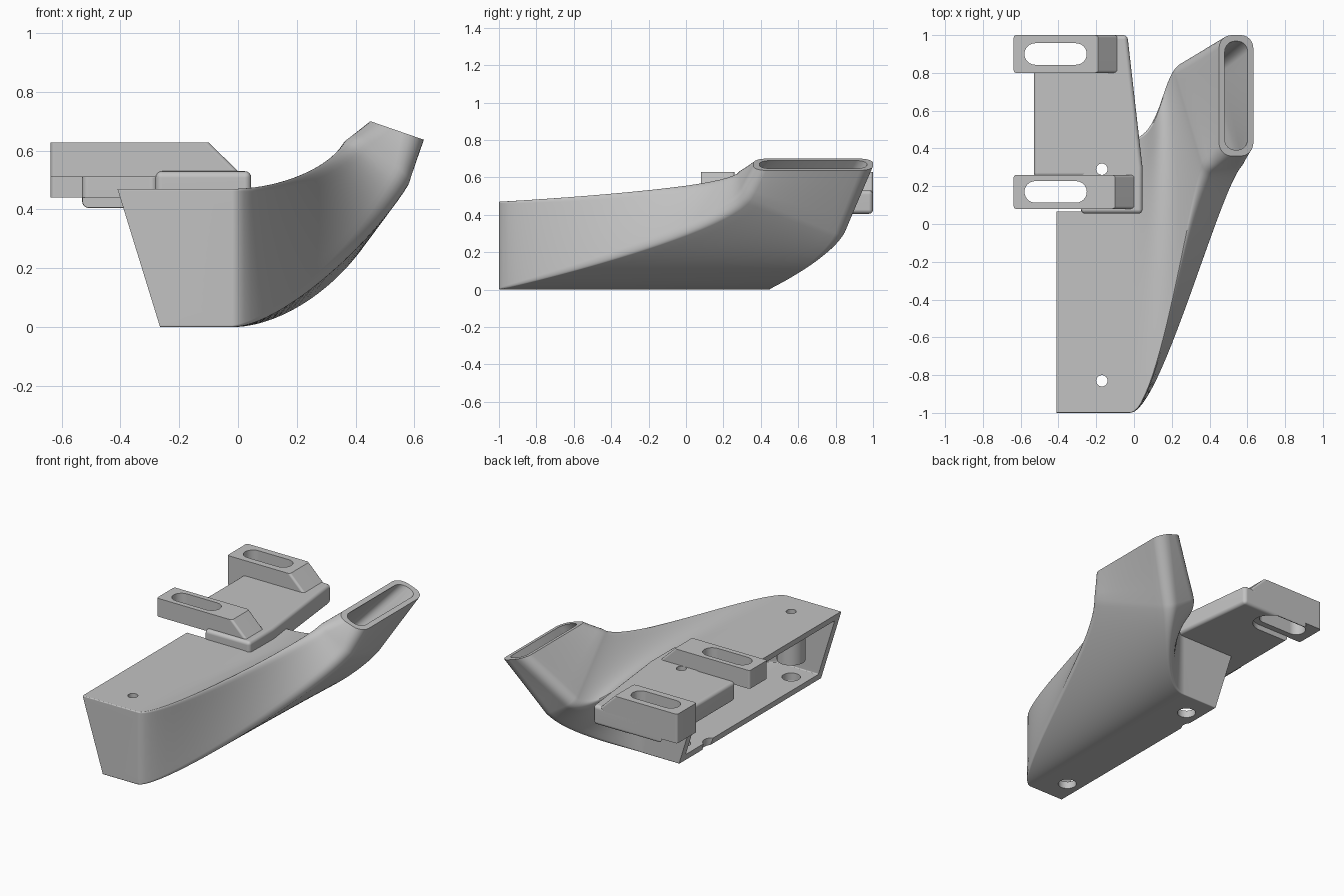
import bpy, bmesh, math
from mathutils import Vector as V

if "Cube" in bpy.data.objects:
    bpy.data.objects.remove(bpy.data.objects["Cube"])

grey = bpy.data.materials.new("plain_grey")
grey.use_nodes = True
grey.diffuse_color = (0.54, 0.54, 0.54, 1)
grey.node_tree.nodes["Principled BSDF"].inputs["Base Color"].default_value = (0.54, 0.54, 0.54, 1)


def finish(name, bm, cutter=False):
    bmesh.ops.recalc_face_normals(bm, faces=bm.faces)
    me = bpy.data.meshes.new(name)
    bm.to_mesh(me)
    bm.free()
    ob = bpy.data.objects.new(name, me)
    bpy.context.collection.objects.link(ob)
    if cutter:
        ob.hide_render = True
        ob.hide_viewport = True
    else:
        me.materials.append(grey)
    return ob


def prism(name, pts, lo, hi, axis="z", cutter=False, round_upright=0):
    """Extrude a 2D outline along z (x, y points) or along y (x, z points)."""
    bm = bmesh.new()
    place = (lambda p, h: (p[0], p[1], h)) if axis == "z" else (lambda p, h: (p[0], h, p[1]))
    a, b = ([bm.verts.new(place(p, h)) for p in pts] for h in (lo, hi))
    bm.faces.new(a)
    bm.faces.new(b)
    for i in range(len(pts)):
        j = (i + 1) % len(pts)
        bm.faces.new((a[i], a[j], b[j], b[i]))
    if round_upright:
        edges = [e for e in bm.edges if abs(e.verts[0].co.z - e.verts[1].co.z) > .01]
        bmesh.ops.bevel(bm, geom=edges, offset=round_upright, segments=4, profile=.5,
                        affect="EDGES")
    return finish(name, bm, cutter)


def stadium(x0, x1, y, r, n=12):
    """Slot outline; a length of twice the radius gives a circle."""
    pts = []
    for cx, start in ((x1 - r, -math.pi / 2), (x0 + r, math.pi / 2)):
        for i in range(n + (x1 - x0 > 2.01 * r)):
            a = start + math.pi * i / n
            pts.append((cx + r * math.cos(a), y + r * math.sin(a)))
    return pts


def circle(x, y, r):
    return stadium(x - r, x + r, y, r)


def select(ob):
    bpy.ops.object.select_all(action="DESELECT")
    ob.select_set(True)
    bpy.context.view_layer.objects.active = ob


def cut(ob, cutters):
    select(ob)
    for c in cutters:
        m = ob.modifiers.new("cut", "BOOLEAN")
        m.operation, m.solver, m.object = "DIFFERENCE", "EXACT", c
        bpy.ops.object.modifier_apply(modifier=m.name)


def soften(ob, width):
    m = ob.modifiers.new("round", "BEVEL")
    m.width, m.segments, m.limit_method = width, 4, "ANGLE"
    select(ob)
    bpy.ops.object.modifier_apply(modifier=m.name)


def shade(ob):
    select(ob)
    bpy.ops.object.shade_smooth_by_angle(angle=math.radians(30))
    ob.modifiers.new("normals", "WEIGHTED_NORMAL").keep_sharp = True


# Duct: section corners run front top, front bottom, back bottom, back top
def ring(corners, r, wall=0.0, n=6, side=10):
    ft, fb, bb, bt = corners
    lu = ((fb - ft).length + (bb - bt).length) / 2
    lv = ((bt - ft).length + (bb - fb).length) / 2
    w, h = lu / 2 - wall, lv / 2 - wall
    r = min(max(r - wall, 0.006), w, h) if wall < .03 or r < .05 else r - wall * .4
    flat = []
    for q, (sx, sy) in enumerate(((1, 1), (-1, 1), (-1, -1), (1, -1))):
        for i in range(n + 1):
            a = math.pi / 2 * (q + i / n)
            flat.append((sx * (w - r) + r * math.cos(a), sy * (h - r) + r * math.sin(a)))
    pts = []
    for i, p in enumerate(flat):
        pts.append(p)
        if i % (n + 1) == n:
            o = flat[(i + 1) % len(flat)]
            pts += [(p[0] + (o[0] - p[0]) * k / side, p[1] + (o[1] - p[1]) * k / side)
                    for k in range(1, side)]
    out = []
    for x, y in pts:
        u, v = 0.5 + x / lu, 0.5 + y / lv
        out.append(ft.lerp(fb, u).lerp(bt.lerp(bb, u), v))
    return out


def bezier(p0, p1, p2, p3, t):
    s = 1 - t
    return p0 * s**3 + p1 * 3 * s * s * t + p2 * 3 * s * t * t + p3 * t**3


inlet = [V((-.41, -1, .47)), V((-.265, -1, 0)), V((-.265, .45, 0)), V((-.41, .45, .47))]
start = [V((-.02, c.y, c.z)) for c in inlet]
bend = [V((.38, .28, .655)), V((.595, .30, .505)), V((.43, .85, .28)), V((.21, .85, .42))]
outlet = [V((.45, .36, .70)), V((.632, .36, .637)), V((.632, 1, .637)), V((.45, 1, .70))]
flow = V((.47, .44, .76))
pull = (.15, .30, .20, .15)

# Each section: corners, corner radius, wall thickness
sections = [(inlet, .006, .048)]
STEPS = 24
for i in range(STEPS + 1):
    t = i / STEPS
    sections.append(([bezier(a, a + V((.16, 0, 0)), b - flow * e, b, t)
                      for a, b, e in zip(start, bend, pull)], .006 + .054 * t, .048 - .016 * t))
for t in (.25, .5, .75, 1):
    sections.append(([a.lerp(b, t) for a, b in zip(bend, outlet)], .06 + .01 * t, .032))

bm = bmesh.new()
outer = [[bm.verts.new(p) for p in ring(c, r)] for c, r, w in sections]
inner = [[bm.verts.new(p) for p in ring(c, r, w)] for c, r, w in sections]
loop = outer + inner[::-1]
for a, b in zip(loop, loop[1:] + loop[:1]):
    for i in range(len(a)):
        j = (i + 1) % len(a)
        bm.faces.new((a[i], a[j], b[j], b[i]))
duct = finish("duct", bm)

# Cutters: screw holes, bracket slots with head pockets, notch for the plate
HOLES = (-.83, .29)
SLOTS = (.17, .90)
holes = [prism("screw_cutter", circle(-.17, y, .03), -.1, .8, cutter=True) for y in HOLES]
bores = [prism("bore_cutter", circle(-.17, y, .055), -.1, .12, cutter=True) for y in HOLES]
slots = [prism("slot_cutter", stadium(-.58, -.25, y, .057), -.1, .8, cutter=True) for y in SLOTS]
pockets = [prism("pocket_cutter", stadium(-.62, -.21, y, .095), .3, .44, cutter=True)
           for y in SLOTS]
notch = prism("notch_cutter", [(-.7, .065), (-.28, .065), (-.28, .5), (-.7, .5)],
              .405, .7, cutter=True)

cut(duct, [notch] + holes + bores + slots)
shade(duct)

# Screw bosses hanging inside the duct
for name, y, top, hole in (("front_screw_boss", HOLES[0], .44, holes[0]),
                           ("rear_screw_boss", HOLES[1], .42, holes[1])):
    boss = prism(name, circle(-.17, y, .085), .16, top)
    cut(boss, [hole])
    shade(boss)

# Mounting plate
plate = prism("mounting_plate", [(-.53, .25), (-.28, .25), (-.28, .055), (.045, .055),
                                 (.045, .3), (-.035, 1), (-.53, 1)], .405, .53)
soften(plate, .022)
cut(plate, holes[1:] + slots + pockets)
shade(plate)

# Slotted brackets: top edge ends in a slope
for name, y0, y1, base, end in (("front_bracket", .08, .26, .51, -.10),
                                ("rear_bracket", .80, 1.0, .44, -.19)):
    b = prism(name, [(-.637, base), (end, base), (end + .1, .515), (end + .1, .53),
                     (end, .628), (-.637, .628)], y0, y1, axis="y", round_upright=.014)
    cut(b, slots)
    shade(b)
